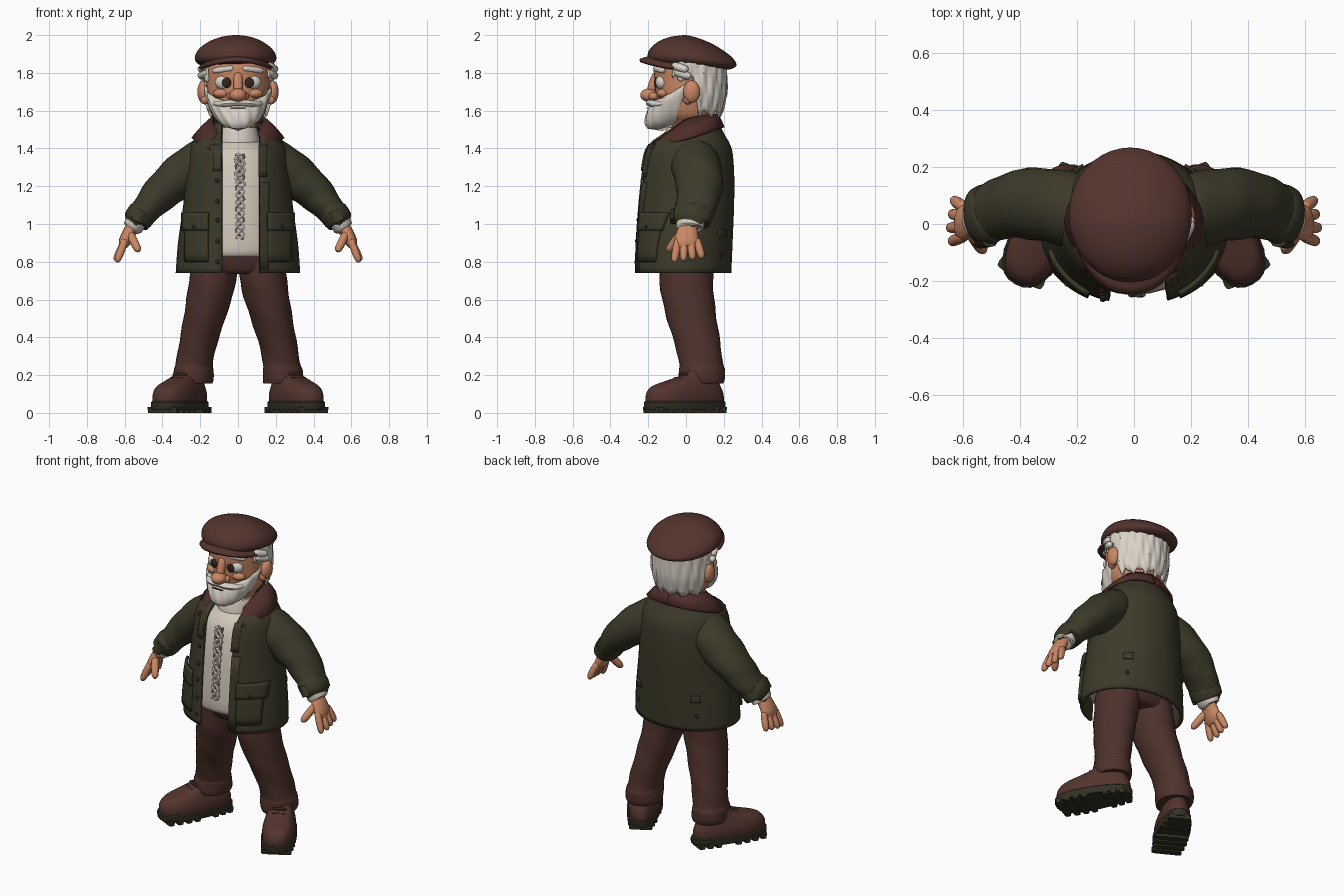
import bpy, bmesh
from math import sin, cos, pi, sqrt, asin, radians
from mathutils import Vector, Matrix

if "Cube" in bpy.data.objects:
    bpy.data.objects.remove(bpy.data.objects["Cube"])


def material(name, r, g, b):
    m = bpy.data.materials.new(name)
    m.use_nodes = True
    m.diffuse_color = (r, g, b, 1)
    bsdf = m.node_tree.nodes["Principled BSDF"]
    bsdf.inputs["Base Color"].default_value = (r, g, b, 1)
    bsdf.inputs["Roughness"].default_value = 0.9
    return m


CAP = material("cap and boot brown", .088, .034, .026)
JACKET = material("jacket olive", .046, .042, .022)
COLLAR = material("collar maroon", .078, .027, .022)
TROUSER = material("trouser brown", .076, .031, .024)
SOLE = material("sole dark olive", .034, .032, .018)
SKIN = material("skin", .59, .245, .13)
HAIR = material("hair white", .69, .64, .57)
KNIT = material("knit cream", .65, .58, .5)
KNIT_SHADE = material("knit shade", .26, .22, .18)
DARK = material("dark brown", .03, .018, .013)


def finish(name, bm, mat, thick=0, angle=40):
    bmesh.ops.recalc_face_normals(bm, faces=bm.faces)
    me = bpy.data.meshes.new(name)
    bm.to_mesh(me)
    bm.free()
    me.materials.append(mat)
    ob = bpy.data.objects.new(name, me)
    bpy.context.collection.objects.link(ob)
    bpy.ops.object.select_all(action='DESELECT')
    ob.select_set(True)
    bpy.context.view_layer.objects.active = ob
    bpy.ops.object.shade_smooth_by_angle(angle=radians(angle))
    if thick:
        mod = ob.modifiers.new("Thickness", 'SOLIDIFY')
        mod.thickness, mod.offset = thick, 0
    return ob


def skin(name, rings, mat, closed=True, thick=0, angle=40):
    """Bridge rows of points; closed rows become a capped solid."""
    bm = bmesh.new()
    vs = [[bm.verts.new(p) for p in r] for r in rings]
    n = len(vs[0])
    for a, b in zip(vs, vs[1:]):
        for i in range(n if closed else n - 1):
            j = (i + 1) % n
            bm.faces.new((a[i], a[j], b[j], b[i]))
    if closed:
        bm.faces.new(vs[0])
        bm.faces.new(vs[-1])
    return finish(name, bm, mat, thick, angle)


def smooth_rows(rows, k=4):
    """Catmull-Rom interpolation between rows of numbers."""
    rows = [Vector(r) for r in rows]
    ext = [rows[0]] + rows + [rows[-1]]
    out = []
    for a, b, c, d in zip(ext, ext[1:], ext[2:], ext[3:]):
        for t in (i / k for i in range(k)):
            out.append(b + (c - a) * t * .5 + (a - b * 2.5 + c * 2 - d * .5) * t * t
                       + ((b - c) * 1.5 + (d - a) * .5) * t ** 3)
    return out + [rows[-1]]


def loft(name, rows, mat, n=32, e=1, fold=0, k=4, warp=None):
    """Stacked level ellipses given as z, cx, cy, rx, ry."""
    rings = []
    for z, cx, cy, rx, ry in smooth_rows(rows, k):
        ring = []
        for i in range(n):
            a = 2 * pi * i / n
            f = 1 + fold * sin(3 * a + 38 * z)
            c, s = cos(a), sin(a)
            p = Vector((cx + rx * f * abs(c) ** e * (1 if c > 0 else -1),
                        cy + ry * f * abs(s) ** e * (1 if s > 0 else -1), z))
            ring.append(warp(p) if warp else p)
        rings.append(ring)
    return skin(name, rings, mat)


def tube(name, pts, mat, n=12, k=4, fold=0):
    """Swept ellipse; each point is x, y, z, radius along y, other radius."""
    rows = smooth_rows(pts, k)
    rings = []
    for i, r in enumerate(rows):
        t = Vector(rows[min(i + 1, len(rows) - 1)][:3]) - Vector(rows[max(i - 1, 0)][:3])
        t.normalize()
        u = Vector((0, 1, 0))
        u = (u - t * u.dot(t)).normalized()
        v = t.cross(u)
        f = [1 + fold * sin(4 * pi * j / n + i * 1.3) for j in range(n)]
        rings.append([Vector(r[:3]) + u * r[3] * f[j] * cos(2 * pi * j / n)
                      + v * r[4] * f[j] * sin(2 * pi * j / n) for j in range(n)])
    return skin(name, rings, mat)


def rod(name, a, b, r, mat):
    """Round-ended rod, used for fingers, brows and laces."""
    a, b = Vector(a), Vector(b)
    stops = ((0, .4), (.08, .9), (.5, 1), (.88, .85), (1, .3))
    return tube(name, [(*a.lerp(b, t), r * q, r * q) for t, q in stops], mat, 10, 2)


def blob(name, loc, size, mat, seg=20):
    bm = bmesh.new()
    m = Matrix.Translation(loc) @ Matrix.Diagonal((*size, 1))
    bmesh.ops.create_uvsphere(bm, u_segments=seg, v_segments=seg // 2, radius=1, matrix=m)
    return finish(name, bm, mat, 0, 60)


# Jacket body: an open-fronted shell with a full chest
COAT = smooth_rows([(.74, -.02, .32, .25), (.9, -.015, .308, .252), (1.1, -.005, .28, .25),
                    (1.25, .003, .268, .243), (1.37, .008, .253, .23),
                    (1.425, .013, .232, .208), (1.47, .03, .19, .165), (1.53, .04, .13, .125)])
rows = []
for z, cy, rx, ry in COAT:
    a0, a1 = asin(.115 / rx), 2 * pi - asin(.085 / rx)
    angles = [a0 + (a1 - a0) * i / 40 for i in range(41)]
    rows.append([(rx * sin(a), cy - ry * cos(a), z) for a in angles])
skin("jacket_body", rows, JACKET, False, .02)


def coat_at(x, z, off, back=1):
    lo, hi = next(((a, b) for a, b in zip(COAT, COAT[1:]) if a[0] <= z <= b[0]), COAT[:2])
    _, cy, rx, ry = lo.lerp(hi, (z - lo[0]) / (hi[0] - lo[0]))
    s = max(-.985, min(.985, x / rx))
    return Vector((s * (rx + off), cy - back * (ry + off) * sqrt(1 - s * s), z))


def patch(name, x0, x1, z0, z1, off, thick, mat=JACKET, back=1):
    grid = [[coat_at(x0 + (x1 - x0) * i / 8, z0 + (z1 - z0) * j / 5, off, back)
             for i in range(9)] for j in range(6)]
    return skin(name, grid, mat, False, thick)


# Jersey with roll neck and cable braid
loft("jersey", [(.825, 0, -.01, .265, .205), (.86, 0, -.012, .28, .235), (1.1, 0, -.005, .255, .234),
                (1.27, 0, .003, .235, .218), (1.38, 0, .008, .2, .185), (1.44, 0, .01, .11, .125)], KNIT)
loft("roll_neck", [(1.4, 0, .01, .115, .13), (1.43, 0, .0, .118, .125), (1.48, 0, 0, .108, .112),
                   (1.51, 0, 0, .1, .1)], KNIT)
for k, m in ((0, KNIT), (2, KNIT_SHADE), (4, KNIT)):
    pts = []
    for i in range(37):
        z = .92 + i * .0125
        r = .008 if m == KNIT_SHADE else .011
        pts.append((.01 + .022 * sin(i * .7 + k * pi / 3), coat_at(0, z, -.019).y, z, r, r))
    tube("cable_strand", pts, m, 6, 1)

# Trouser seat
loft("trouser_seat", [(.735, 0, 0, .11, .09), (.76, 0, 0, .235, .14), (.95, 0, 0, .24, .18)], TROUSER, e=.9)

# Placket, lapels, buttons and back tabs
patch("placket", .112, .155, .755, 1.22, .011, .01)
patch("left_lapel", .105, .145, 1.25, 1.42, .012, .01)
patch("right_lapel", -.125, -.085, 1.28, 1.42, .012, .01)
for z in (.8, .91, 1.02, 1.12, 1.23):
    blob("button", coat_at(-.105, z, .012), (.012, .007, .012), DARK, 10)
for s in (1, -1):
    patch("back_tab", s * .17, s * .215, .93, .97, .014, .01, JACKET, -1)
    blob("back_button", coat_at(s * .2, .84, .012, -1), (.013, .008, .013), DARK, 10)

for s, side in ((1, "left_"), (-1, "right_")):
    def sx(rows, i=0):
        return [tuple(v * s if j == i else v for j, v in enumerate(r)) for r in rows]

    # Pocket and flap
    patch(side + "pocket", s * .152, s * .266, .8, 1.02, .012, .026)
    patch(side + "pocket_flap", s * .146, s * .272, .965, 1.06, .024, .016)
    blob(side + "pocket_button", coat_at(s * .21, .985, .034), (.01, .007, .01), DARK, 10)

    # Collar wing
    top = smooth_rows(sx([(0, .165, 1.58), (.11, .12, 1.575), (.135, .0, 1.55), (.105, -.1, 1.48)]))
    low = smooth_rows(sx([(0, .198, 1.51), (.15, .16, 1.5), (.24, .01, 1.452), (.152, -.185, 1.395)]))
    mid = [a.lerp(b, .5) + Vector((a.x * .03, 0, .004)) for a, b in zip(top, low)]
    skin(side + "collar", [top, mid, low], COLLAR, False, .014)

    # Sleeve, turned cuff, knit cuff
    tube(side + "sleeve", sx([(.08, .03, 1.39, .09, .07), (.18, .04, 1.342, .125, .112),
                              (.29, .065, 1.262, .13, .117), (.4, .07, 1.172, .12, .1),
                              (.48, .05, 1.085, .106, .08), (.535, .03, 1.018, .095, .066)]), JACKET, 24, 4, .025)
    tube(side + "sleeve_cuff", sx([(.499, .04, 1.066, .098, .07), (.506, .037, 1.057, .107, .078),
                                   (.54, .028, 1.013, .102, .073), (.544, .027, 1.007, .08, .055)]), JACKET, 24, 2)
    tube(side + "cuff_tab", sx([(.505, -.065, 1.07, .016, .03), (.538, -.07, 1.013, .016, .03)]), JACKET, 8)
    tube(side + "knit_cuff", sx([(.53, .025, 1.03, .075, .055), (.557, .02, .98, .073, .053),
                                 (.562, .02, .972, .05, .035)]), KNIT, 20, 2)

    # Hand
    tube(side + "palm", sx([(.55, .012, 1.0, .046, .034), (.578, .006, .95, .058, .035),
                            (.6, .004, .905, .064, .032), (.612, .008, .878, .052, .02)]), SKIN, 16)
    for i in range(4):
        y = -.042 + i * .033
        rod(side + "finger", (s * .595, y, .92), (s * (.65 - .008 * abs(i - 1)), y * 1.5, .798 + .007 * i), .021, SKIN)
    rod(side + "thumb", (s * .578, -.02, .96), (s * .525, -.098, .855), .023, SKIN)

    # Trouser leg with rolled hem
    loft(side + "leg", sx([(.155, .235, .085, .1, .115), (.18, .236, .085, .106, .122),
                           (.23, .236, .083, .105, .122), (.255, .232, .08, .099, .116),
                           (.35, .215, .065, .1, .12), (.5, .178, .03, .111, .132),
                           (.65, .143, .005, .123, .14), (.8, .122, 0, .125, .145)], 1), TROUSER, fold=.018)

    # Boot, built pointing forward with a broad toe, then toed out
    turn = Matrix.Translation((s * .302, -.005, 0)) @ Matrix.Rotation(radians(29) * s, 4, 'Z')

    def place(p):
        return turn @ Vector((p.x * (1.03 - .6 * p.y), p.y, p.z))
    loft(side + "boot", [(.05, 0, 0, .09, .228), (.1, 0, 0, .092, .225), (.14, 0, .008, .084, .2),
                         (.17, 0, .045, .074, .15), (.2, 0, .085, .07, .1), (.24, 0, .1, .066, .085)],
         CAP, e=.85, warp=place)
    loft(side + "sole", [(.016, 0, 0, .094, .23), (.026, 0, 0, .098, .236), (.056, 0, 0, .098, .236),
                         (.062, 0, 0, .092, .23)], SOLE, e=.82, k=1, warp=place)
    for y in (-.19, -.135, -.08, -.025, .1, .15, .2):
        w = .095 * sqrt(1 - 9 * y * y)
        loft(side + "lug", [(0, 0, y, w, .02), (.03, 0, y, w, .024)], SOLE, 16, .4, k=1, warp=place)
    for y, z in ((-.105, .15), (-.07, .165), (-.04, .182), (-.012, .203)):
        rod(side + "lace", place(Vector((-.04, y, z))), place(Vector((.04, y, z))), .009, DARK)

    # Face details on each side
    blob(side + "ear", (s * .185, .03, 1.7), (.03, .045, .06), SKIN)
    blob(side + "ear_lobe", (s * .175, .01, 1.66), (.024, .026, .028), SKIN, 12)
    blob(side + "cheek", (s * .085, -.122, 1.692), (.048, .034, .026), SKIN)
    blob(side + "eye", (s * .074, -.126, 1.75), (.048, .036, .04), HAIR)
    blob(side + "iris", (s * .06, -.16, 1.748), (.025, .009, .028), DARK, 14)
    rod(side + "brow", (s * .025, -.164, 1.825), (s * .135, -.115, 1.81), .017, HAIR)
    tube(side + "moustache", sx([(0, -.188, 1.642, .024, .017), (.05, -.184, 1.639, .026, .018),
                                 (.1, -.152, 1.635, .02, .015), (.135, -.11, 1.64, .006, .006)]), HAIR)
    for y, z in ((-.05, 1.825), (-.035, 1.79)):
        rod(side + "hair_tuft", (s * .158, y - .02, z + .015), (s * .203, y + .06, z - .01), .022, HAIR)

# Head, neck and nose
loft("head", [(1.46, 0, .01, .085, .085), (1.53, 0, .02, .1, .1), (1.58, 0, .01, .14, .14),
              (1.66, 0, 0, .16, .158), (1.75, 0, 0, .168, .166), (1.84, 0, 0, .165, .168),
              (1.91, 0, .01, .12, .13)], SKIN)
blob("nose", (0, -.195, 1.682), (.046, .047, .036), SKIN)
for x in (-.036, .036):
    blob("nostril", (x, -.172, 1.676), (.024, .028, .021), SKIN, 12)
rod("nose_bridge", (0, -.15, 1.8), (.001, -.19, 1.69), .026, SKIN)
rod("mouth", (-.04, -.205, 1.614), (.04, -.205, 1.614), .004, DARK)


# Beard: wraps the jaw back to the ears and rises into sideburns
def beard(a, v):
    w = (a / 1.8) ** 2
    q = min(1.02, 1.08 * v ** .3) * (1 + .025 * sin(15 * a + 6 * v))
    z = (1.495 + .03 * w) * (1 - v) + (1.645 + .13 * w) * v
    return (.168 * q * sin(a), -(1 - v) * (.075 + .05 * max(0, cos(a))) - .168 * q * cos(a), z)


skin("beard", [[beard(-1.8 + 3.6 * i / 48, j / 12) for i in range(49)] for j in range(13)],
     HAIR, False, .006, 35)


# Hair: strands around the back, cut over the ears
def hair(d, v):
    t = max(0, min(1, (abs(d) - 1.28) / .25))
    z0 = 1.585 + .185 * t * t * (3 - 2 * t) + .014 * sin(13 * d) + .008 * sin(29 * d)
    z = z0 + (1.87 - z0) * v
    q = (.84 + .16 * min(1, (z - 1.56) / .13)) * (1 + .02 * sin(19 * d + 5 * v) + .012 * sin(31 * d - 6 * v))
    return (.182 * q * sin(d), .025 + .185 * q * cos(d), z)


skin("hair", [[hair(-2.1 + 4.2 * i / 90, j / 8) for i in range(91)] for j in range(9)], HAIR, False, .012, 35)


# Flat cap: the crown sags toward the back
def sag(p):
    return Vector((p.x, p.y, p.z - .15 * max(0, p.y)))


loft("cap_crown", [(1.845, -.012, .02, .17, .175), (1.858, -.013, .028, .203, .215),
                   (1.885, -.013, .032, .216, .236), (1.925, -.013, .022, .198, .214),
                   (1.965, -.012, .008, .145, .155), (1.99, -.01, .0, .08, .085),
                   (2.0, -.01, 0, .015, .015)], CAP, 40, warp=sag)
brim = []
for j in range(5):
    v = j / 4
    brim.append([(-.01 + (.17 + .025 * v) * sin(a), -(.14 + .105 * v) * cos(a),
                  1.885 - .045 * sin(a) ** 2 - .02 * v * v)
                 for a in (-1.35 + 2.7 * i / 24 for i in range(25))])
skin("cap_brim", brim, CAP, False, .018)
